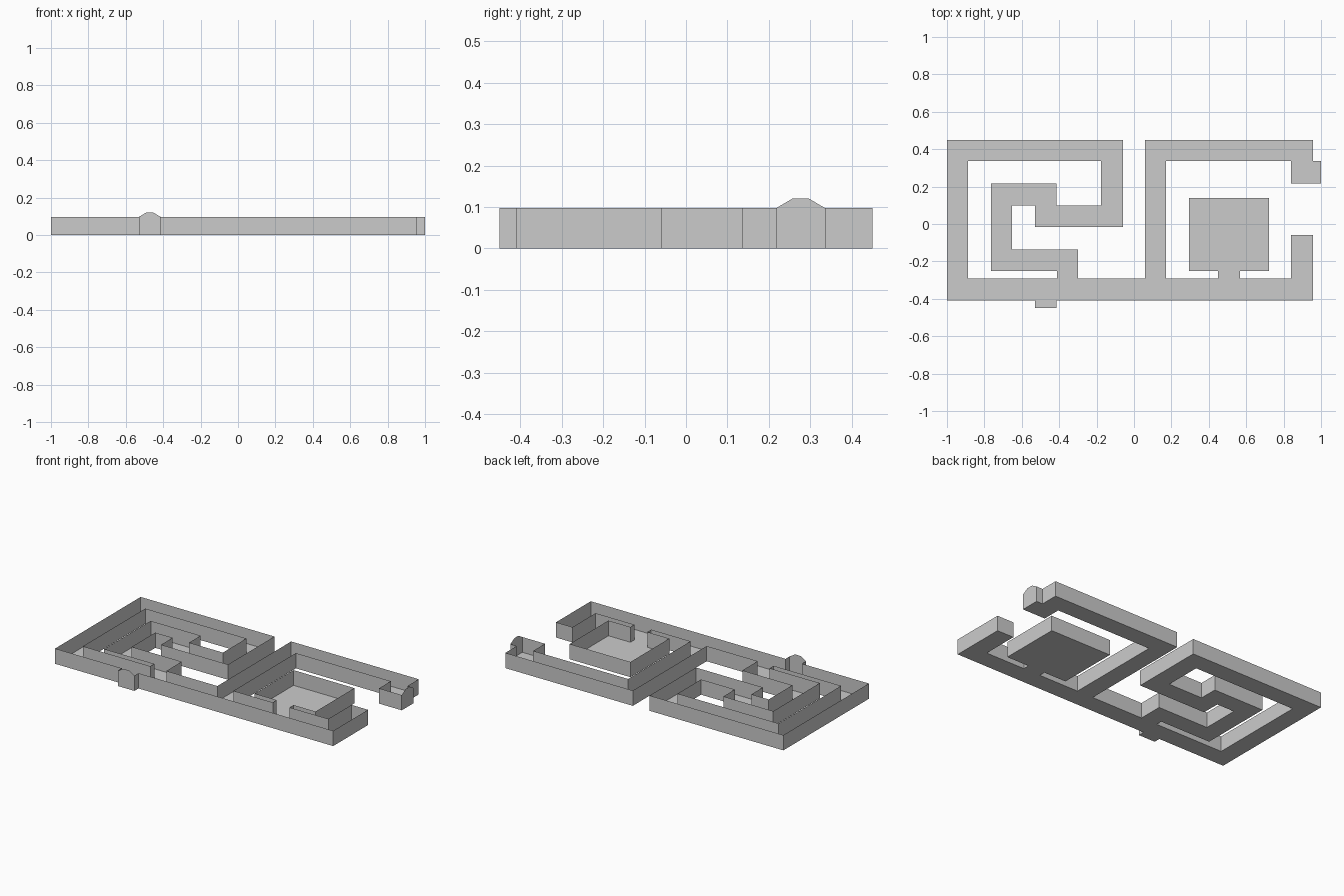
import bpy, bmesh

if "Cube" in bpy.data.objects:
    bpy.data.objects.remove(bpy.data.objects["Cube"])

WALL_H = 0.097   # wall height
ARCH_H = 0.12    # top of the arched doors

grey = bpy.data.materials.new("stone_grey")
grey.diffuse_color = (0.6, 0.6, 0.6, 1)
grey.use_nodes = True
grey.node_tree.nodes["Principled BSDF"].inputs["Base Color"].default_value = grey.diffuse_color


def make_object(name, bm):
    mesh = bpy.data.meshes.new(name)
    bmesh.ops.remove_doubles(bm, verts=bm.verts, dist=1e-5)
    bm.to_mesh(mesh)
    bm.free()
    mesh.materials.append(grey)
    obj = bpy.data.objects.new(name, mesh)
    bpy.context.collection.objects.link(obj)
    return obj


def add_face(bm, points):
    bm.faces.new([bm.verts.new(p) for p in points])


# Passages as rectangles: x0, x1, y0, y1
PASSAGES = [
    # outer ring of the left half
    (-1.0, -0.059, 0.336, 0.45),
    (-1.0, -0.887, -0.409, 0.45),
    (-1.0, 0.956, -0.409, -0.292),
    # inward spiral
    (-0.176, -0.059, -0.016, 0.45),
    (-0.53, -0.059, -0.016, 0.1),
    (-0.53, -0.414, -0.016, 0.216),
    (-0.765, -0.414, 0.1, 0.216),
    (-0.765, -0.652, -0.252, 0.216),
    (-0.765, -0.3, -0.252, -0.137),
    (-0.412, -0.3, -0.292, -0.137),
    # right half: divider, back passage, dead end
    (0.059, 0.172, -0.409, 0.45),
    (0.059, 0.956, 0.336, 0.45),
    (0.84, 0.956, 0.217, 0.45),
    (0.84, 0.956, -0.409, -0.059),
    # inner chamber and its short entry
    (0.294, 0.722, -0.252, 0.138),
    (0.449, 0.567, -0.292, -0.252),
    # door alcoves
    (0.956, 1.0, 0.217, 0.336),
    (-0.53, -0.414, -0.45, -0.409),
]

xs = sorted({v for p in PASSAGES for v in p[:2]})
ys = sorted({v for p in PASSAGES for v in p[2:]})


def covered(i, j):
    if not (0 <= i < len(xs) - 1 and 0 <= j < len(ys) - 1):
        return False
    cx, cy = (xs[i] + xs[i + 1]) / 2, (ys[j] + ys[j + 1]) / 2
    return any(a < cx < b and c < cy < d for a, b, c, d in PASSAGES)


# Floor over all passages, sheet walls along its outline
floor, walls = bmesh.new(), bmesh.new()
for i in range(len(xs) - 1):
    for j in range(len(ys) - 1):
        if not covered(i, j):
            continue
        c = [(xs[i], ys[j]), (xs[i + 1], ys[j]),
             (xs[i + 1], ys[j + 1]), (xs[i], ys[j + 1])]
        add_face(floor, [(x, y, 0) for x, y in c])
        for k, (di, dj) in enumerate([(0, -1), (1, 0), (0, 1), (-1, 0)]):
            p, q = c[k], c[(k + 1) % 4]
            door_end = p[0] == q[0] == 1.0 or p[1] == q[1] == -0.45
            if not covered(i + di, j + dj) and not door_end:
                add_face(walls, [(*p, 0), (*q, 0), (*q, WALL_H), (*p, WALL_H)])
make_object("passage_floor", floor)
make_object("passage_walls", walls)


# Arched doors closing the two alcoves
def arched_door(name, a, b):
    def at(t, z):
        return (a[0] + (b[0] - a[0]) * t, a[1] + (b[1] - a[1]) * t, z)
    bm = bmesh.new()
    add_face(bm, [at(0, 0), at(1, 0), at(1, WALL_H), at(0.67, ARCH_H),
                  at(0.33, ARCH_H), at(0, WALL_H)])
    make_object(name, bm)


arched_door("right_door", (1.0, 0.217), (1.0, 0.336))
arched_door("front_door", (-0.53, -0.45), (-0.414, -0.45))


# Small floor markers
def marker(name, x, y, r):
    bm = bmesh.new()
    add_face(bm, [(x - r, y - r, 0.003), (x + r, y - r, 0.003),
                  (x + r, y + r, 0.003), (x - r, y + r, 0.003)])
    make_object(name, bm)


marker("spiral_marker", -0.087, 0.01, 0.017)
marker("chamber_marker", 0.703, 0.003, 0.004)
